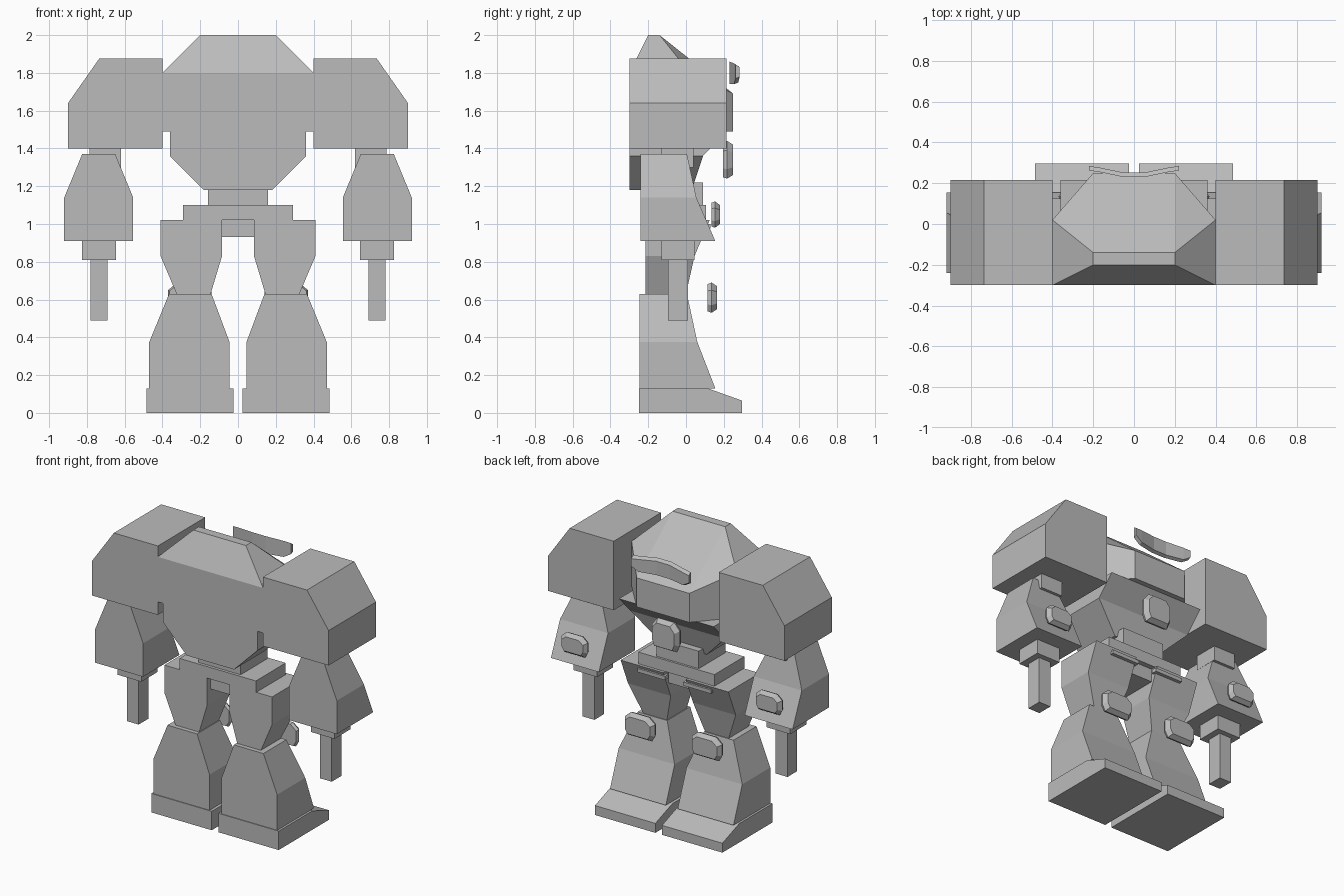
import bpy
import bmesh

cube = bpy.data.objects.get("Cube")
if cube:
    bpy.data.objects.remove(cube, do_unlink=True)

grey = bpy.data.materials.new("plain grey")
grey.use_nodes = True
colour = (0.5, 0.5, 0.5, 1)
grey.diffuse_color = colour
grey.node_tree.nodes["Principled BSDF"].inputs["Base Color"].default_value = colour


def finish(name, bm):
    bmesh.ops.recalc_face_normals(bm, faces=bm.faces[:])
    mesh = bpy.data.meshes.new(name)
    bm.to_mesh(mesh)
    bm.free()
    mesh.materials.append(grey)
    obj = bpy.data.objects.new(name, mesh)
    bpy.context.collection.objects.link(obj)
    return obj


def loft(name, sections):
    """Skin a stack of closed point loops and cap both ends."""
    bm = bmesh.new()
    rings = [[bm.verts.new(p) for p in s] for s in sections]
    n = len(rings[0])
    for a, b in zip(rings, rings[1:]):
        for i in range(n):
            j = (i + 1) % n
            bm.faces.new((a[i], a[j], b[j], b[i]))
    bm.faces.new(rings[0])
    bm.faces.new(rings[-1])
    return finish(name, bm)


def block(name, *levels, side=1):
    """Stack of rectangles: z, x min, x max, y min, y max."""
    return loft(name, [[(side * x0, y0, z), (side * x1, y0, z),
                        (side * x1, y1, z), (side * x0, y1, z)]
                       for z, x0, x1, y0, y1 in levels])


def box(name, x0, x1, y0, y1, z0, z1, side=1):
    return block(name, (z0, x0, x1, y0, y1), (z1, x0, x1, y0, y1), side=side)


def badge(name, cx, half, y0, y1, z0, z1):
    """Armour plate with cut corners and a bevelled outer face."""
    def outline(y, inset):
        w, lo, hi = half - inset, z0 + inset, z1 - inset
        c, d = w * 0.4, (hi - lo) * 0.25
        pts = [(-w, lo + d), (-w + c / 2, lo), (w - c / 2, lo), (w, lo + d),
               (w, hi - d), (w - c, hi), (c - w, hi), (-w, hi - d)]
        return [(cx + x, y, z) for x, z in pts]
    mid = y0 + (y1 - y0) * 0.4
    return loft(name, [outline(y0, 0.008), outline(mid, 0), outline(y1, 0.02)])


# Upper torso: faceted shell
bm = bmesh.new()
for s in (-1, 1):
    for x, y, z in ((.2, -.2, 2), (.2, -.14, 2), (.4, -.3, 1.8), (.4, .02, 1.8),
                    (.2, .25, 1.69), (.2, .25, 1.49), (.4, .02, 1.49), (.4, -.3, 1.49)):
        bm.verts.new((s * x, y, z))
bmesh.ops.convex_hull(bm, input=bm.verts[:])
bmesh.ops.dissolve_limit(bm, angle_limit=0.01, verts=bm.verts[:], edges=bm.edges[:])
finish("upper_torso", bm)

# Belly, waist and hips
block("lower_torso", (1.18, -.18, .18, -.3, .03), (1.36, -.36, .36, -.3, .09),
      (1.49, -.36, .36, -.3, .215))
box("waist", -.16, .16, -.2, .09, 1.1, 1.22)
box("hip_slab", -.29, .29, -.22, .105, 1.02, 1.1)
box("hip_core", -.1, .1, -.18, .07, .93, 1.02)

# Bent visor and belly badge
loft("visor", [[(x, y, lo), (x, y + .022, lo + .01), (x, y + .022, hi - .015), (x, y, hi)]
               for x, y, lo, hi in ((-.22, .262, 1.77, 1.845), (-.17, .255, 1.74, 1.85),
                                    (-.05, .23, 1.74, 1.86), (.05, .23, 1.74, 1.86),
                                    (.17, .255, 1.74, 1.85), (.22, .262, 1.77, 1.845))])
badge("belly_badge", 0, .105, .195, .25, 1.24, 1.44)

for side, label in ((1, "left"), (-1, "right")):
    # Arm
    block(label + "_shoulder", (1.4, .4, .9, -.3, .215), (1.64, .4, .9, -.3, .215),
          (1.875, .4, .735, -.3, .215), side=side)
    box(label + "_upper_arm", .62, .785, -.13, .04, 1.3, 1.4, side)
    block(label + "_forearm", (.91, .555, .92, -.24, .155), (1.14, .555, .92, -.24, .055),
          (1.37, .65, .825, -.24, .005), side=side)
    box(label + "_wrist", .645, .825, -.13, .045, .81, .91, side)
    box(label + "_hand_rod", .69, .78, -.095, .01, .49, .81, side)
    badge(label + "_forearm_badge", side * .74, .1, .135, .18, .98, 1.12)
    # Leg
    block(label + "_thigh", (.63, .145, .325, -.215, 0), (.83, .085, .41, -.215, .045),
          (1.02, .085, .41, -.215, .125), side=side)
    box(label + "_thigh_strip", .07, .28, .09, .13, .975, 1.0, side)
    block(label + "_shin", (.13, .045, .47, -.245, .155), (.375, .045, .47, -.245, .06),
          (.63, .14, .365, -.245, .005), side=side)
    badge(label + "_knee_badge", side * .255, .115, .115, .165, .53, .69)
    block(label + "_foot", (0, .025, .485, -.25, .297), (.065, .025, .485, -.25, .297),
          (.13, .025, .485, -.25, .115), side=side)
